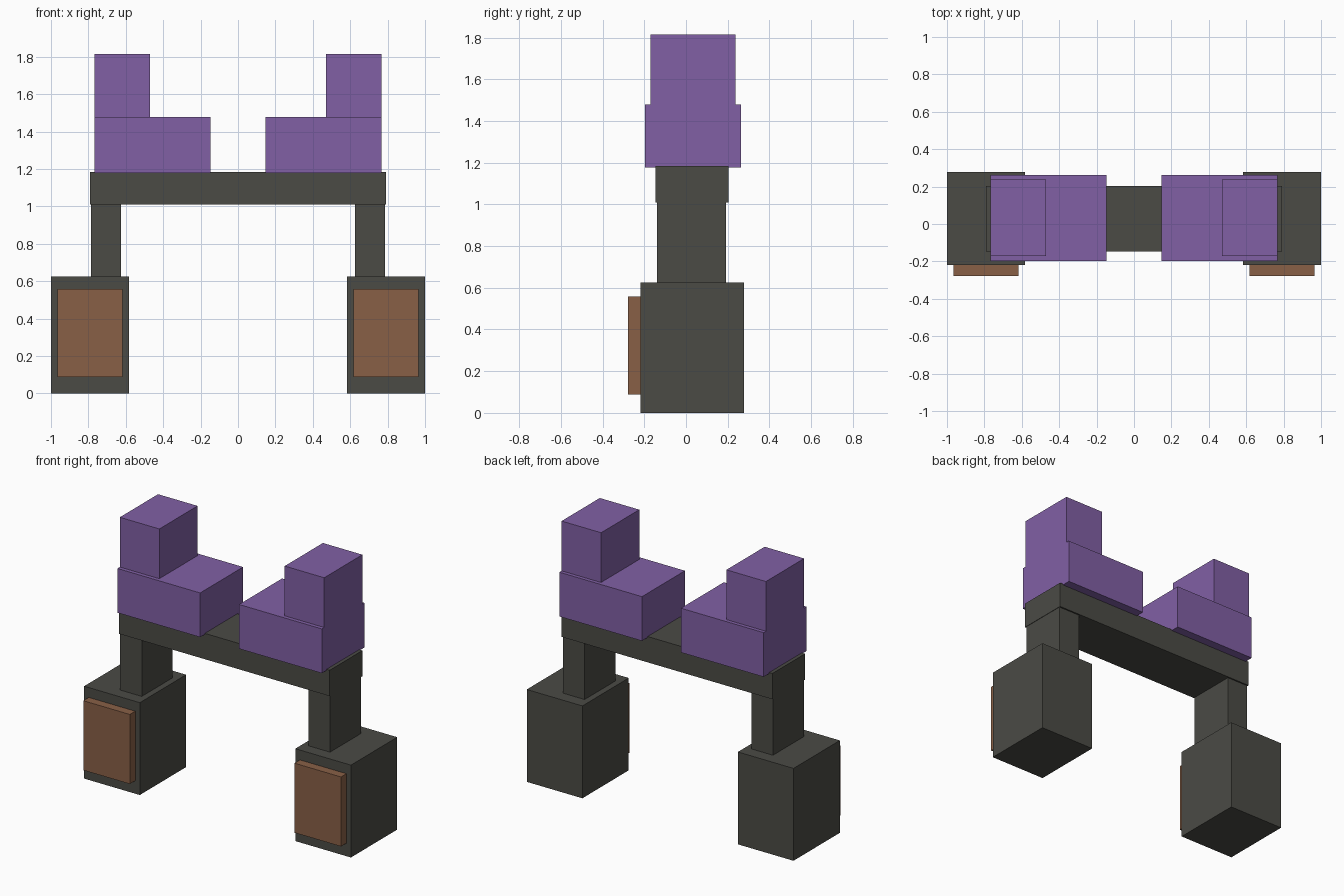
import bpy
import bmesh
from mathutils import Matrix, Vector

cube = bpy.data.objects.get("Cube")
if cube:
    bpy.data.objects.remove(cube, do_unlink=True)


def make_material(name, rgb):
    mat = bpy.data.materials.new(name)
    mat.use_nodes = True
    color = (*rgb, 1)
    mat.diffuse_color = color
    bsdf = mat.node_tree.nodes["Principled BSDF"]
    bsdf.inputs["Base Color"].default_value = color
    bsdf.inputs["Roughness"].default_value = 0.8
    return mat


charcoal = make_material("charcoal", (0.07, 0.07, 0.06))
brown = make_material("brown", (0.25, 0.117, 0.062))
purple = make_material("purple", (0.22, 0.117, 0.375))


def box(name, x, y, z, mat):
    """Box spanning the given (min, max) ranges."""
    lo, hi = (Vector(c) for c in zip(x, y, z))
    mesh = bpy.data.meshes.new(name)
    bm = bmesh.new()
    size = Matrix.Diagonal((*(hi - lo), 1))
    bmesh.ops.create_cube(bm, size=1, matrix=size)
    bm.to_mesh(mesh)
    bm.free()
    mesh.materials.append(mat)
    obj = bpy.data.objects.new(name, mesh)
    obj.location = (lo + hi) / 2
    bpy.context.collection.objects.link(obj)
    return obj


def pair(name, x, y, z, mat):
    """Matching boxes on the left (+x) and right (-x)."""
    box("left_" + name, x, y, z, mat)
    box("right_" + name, (-x[1], -x[0]), y, z, mat)


# Crossbar joining both sides
box("shoulder_beam", (-0.79, 0.79), (-0.147, 0.203), (1.01, 1.185), charcoal)

# Hanging arms, heavy fists and their front plates
pair("arm", (0.625, 0.787), (-0.138, 0.193), (0.62, 1.015), charcoal)
pair("fist", (0.583, 1.0), (-0.219, 0.277), (0.0, 0.626), charcoal)
pair("fist_plate", (0.617, 0.966), (-0.277, -0.21), (0.088, 0.559), brown)

# Stepped shoulder pads
pair("shoulder_pad", (0.146, 0.766), (-0.197, 0.263), (1.178, 1.478), purple)
pair("shoulder_block", (0.47, 0.766), (-0.171, 0.238), (1.47, 1.815), purple)
